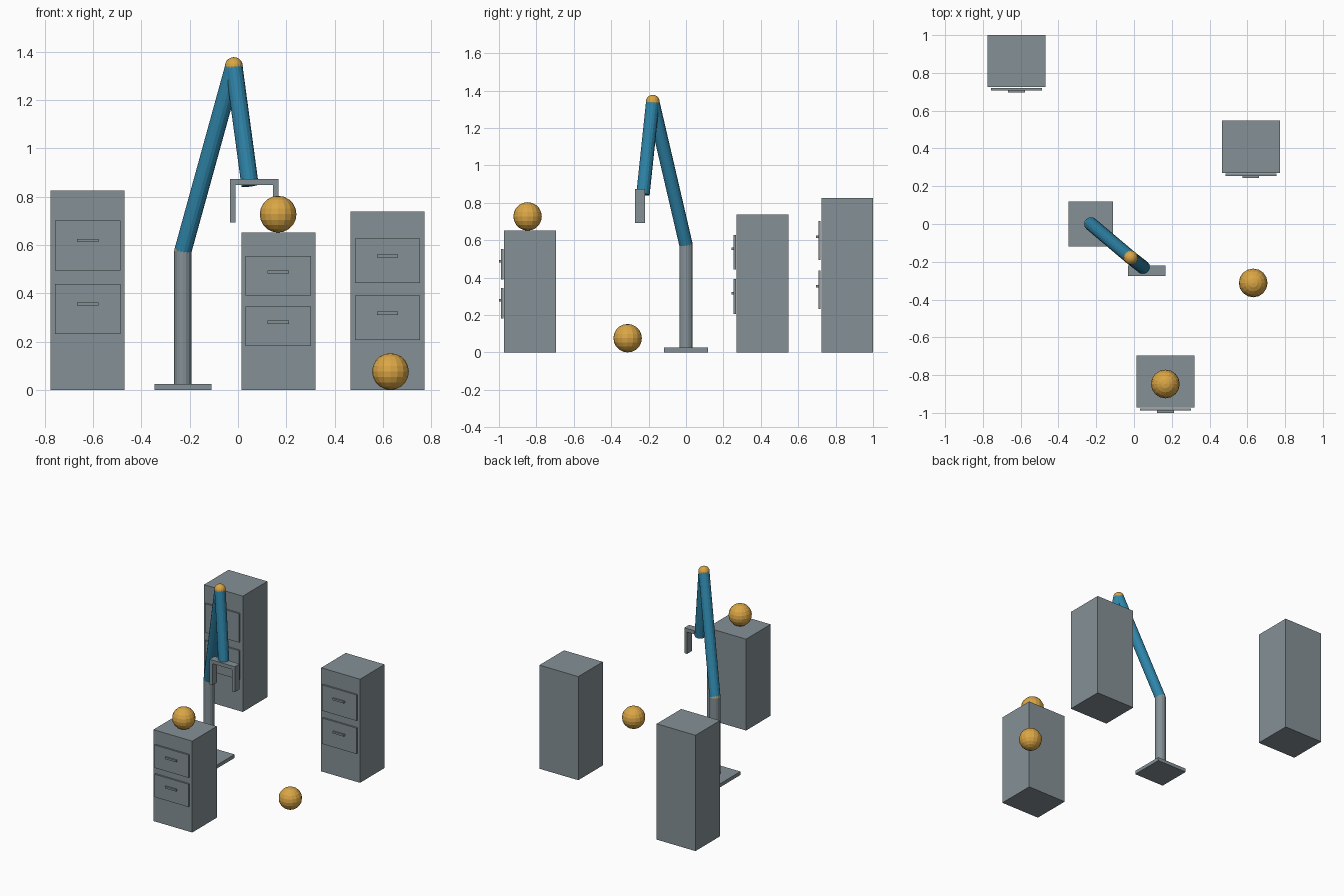
import bpy, math
from mathutils import Vector

if "Cube" in bpy.data.objects:
    bpy.data.objects.remove(bpy.data.objects["Cube"])


def material(name, rgb):
    m = bpy.data.materials.new(name)
    m.diffuse_color = (*rgb, 1)
    m.use_nodes = True
    m.node_tree.nodes["Principled BSDF"].inputs["Base Color"].default_value = m.diffuse_color
    return m


GREY = material("steel_grey", (0.235, 0.285, 0.305))
BLUE = material("arm_blue", (0.028, 0.235, 0.40))
GOLD = material("ball_gold", (0.70, 0.38, 0.06))


def finish(name, mat):
    ob = bpy.context.object
    ob.name = name
    ob.data.materials.append(mat)
    return ob


def box(name, x0, x1, y0, y1, z0, z1, mat=GREY):
    bpy.ops.mesh.primitive_cube_add(
        size=1, location=((x0 + x1) / 2, (y0 + y1) / 2, (z0 + z1) / 2))
    ob = finish(name, mat)
    ob.scale = (x1 - x0, y1 - y0, z1 - z0)
    return ob


def rod(name, a, b, r, mat):
    a, b = Vector(a), Vector(b)
    d = b - a
    bpy.ops.mesh.primitive_cylinder_add(
        vertices=16, radius=r, depth=d.length, location=(a + b) / 2,
        rotation=d.to_track_quat('Z', 'Y').to_euler())
    return finish(name, mat)


def ball(name, loc, r):
    bpy.ops.mesh.primitive_uv_sphere_add(
        segments=16, ring_count=10, radius=r, location=loc)
    return finish(name, GOLD)


# Cabinets, each with two drawer fronts and handles
def cabinet(name, cx, front, h):
    box(name + "_body", cx - 0.153, cx + 0.153, front, front + 0.276, 0, h)
    for label, f in (("upper", 0.725), ("lower", 0.405)):
        z, hz = f * h, (f + 0.025) * h
        box(f"{name}_{label}_drawer", cx - 0.135, cx + 0.135,
            front - 0.016, front - 0.004, z - 0.125 * h, z + 0.125 * h)
        box(f"{name}_{label}_handle", cx - 0.044, cx + 0.044,
            front - 0.028, front - 0.015, hz - 0.0065, hz + 0.0065)


cabinet("left_cabinet", -0.622, 0.724, 0.825)
cabinet("right_cabinet", 0.619, 0.271, 0.738)
cabinet("front_cabinet", 0.167, -0.972, 0.651)

# Robot stand and arm
shoulder = (-0.228, 0, 0.575)
elbow = (-0.017, -0.178, 1.34)
wrist = (0.05, -0.23, 0.845)
box("base_plate", -0.346, -0.110, -0.118, 0.118, 0, 0.025)
rod("column", (-0.228, 0, 0.02), shoulder, 0.036, GREY)
rod("upper_arm", shoulder, elbow, 0.036, BLUE)
rod("forearm", elbow, wrist, 0.036, BLUE)
ball("shoulder_joint", shoulder, 0.036)
ball("elbow_joint", elbow, 0.037)

# Gripper
gx = 0.067
box("gripper_palm", gx - 0.1, gx + 0.1, -0.274, -0.219, 0.848, 0.873)
for side, s in (("left", -1), ("right", 1)):
    c = gx + s * 0.089
    box(side + "_finger", c - 0.011, c + 0.011, -0.274, -0.219, 0.693, 0.850)

# Loose balls
ball("cabinet_ball", (0.166, -0.847, 0.727), 0.076)
ball("floor_ball", (0.631, -0.312, 0.076), 0.076)
